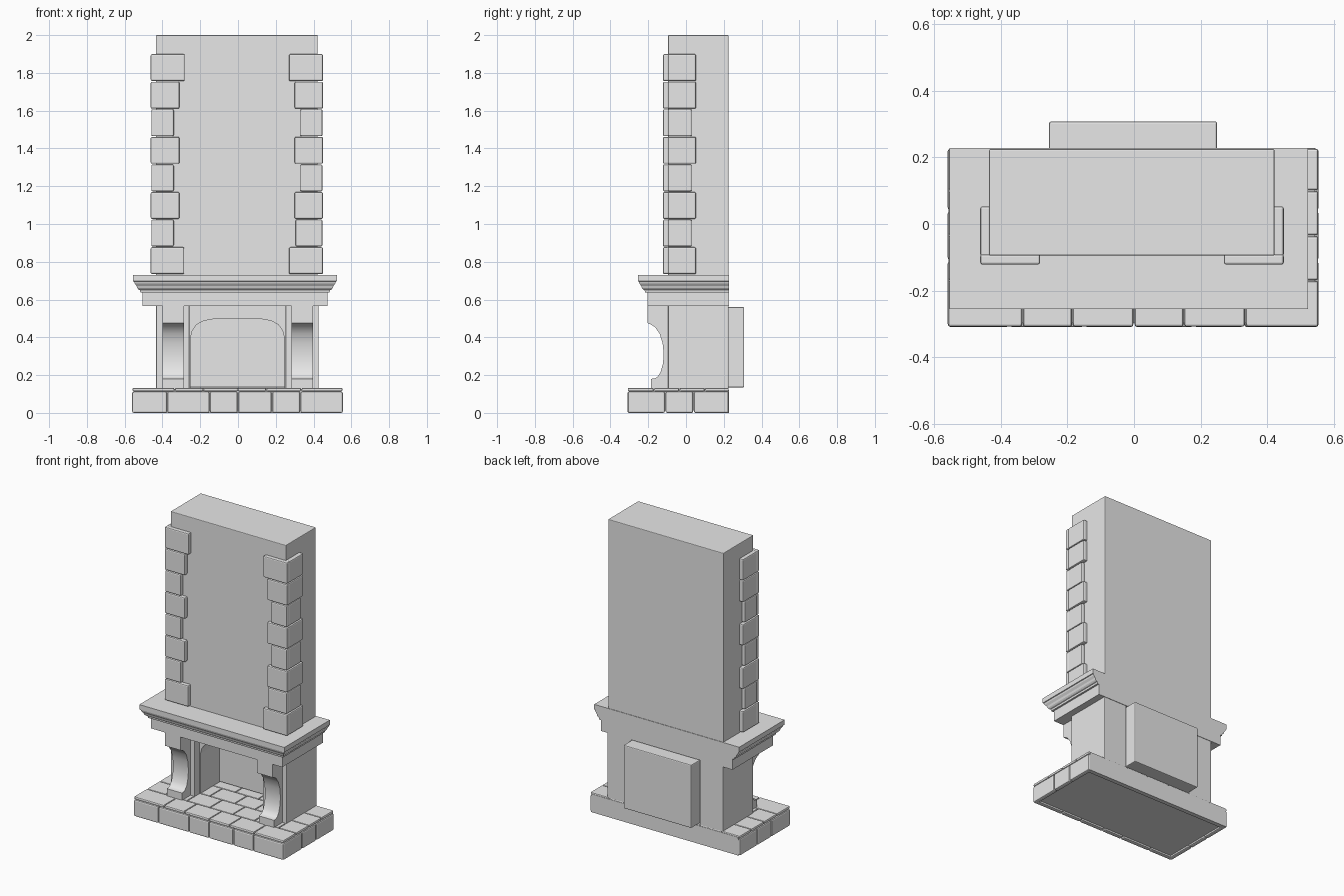
import bpy, bmesh

cube = bpy.data.objects.get("Cube")
if cube:
    bpy.data.objects.remove(cube, do_unlink=True)

# One plain stone colour
stone = bpy.data.materials.new("pale grey stone")
stone.use_nodes = True
grey = (0.8, 0.8, 0.8, 1)
stone.diffuse_color = grey
stone.node_tree.nodes["Principled BSDF"].inputs["Base Color"].default_value = grey


def finish(bm, name, bevel=0.0):
    bmesh.ops.recalc_face_normals(bm, faces=bm.faces)
    mesh = bpy.data.meshes.new(name)
    bm.to_mesh(mesh)
    bm.free()
    obj = bpy.data.objects.new(name, mesh)
    bpy.context.collection.objects.link(obj)
    mesh.materials.append(stone)
    if bevel:
        mod = obj.modifiers.new("worn edges", "BEVEL")
        mod.width, mod.segments = bevel, 2
        mod.limit_method = "ANGLE"
    return obj


def box(name, x, y, z, bevel=0.004):
    bm = bmesh.new()
    bmesh.ops.create_cube(bm, size=1)
    for v in bm.verts:
        v.co = [(a + b) / 2 + c * (b - a) for c, (a, b) in zip(v.co, (x, y, z))]
    return finish(bm, name, bevel)


def extrude(name, points, to_start, offset, bevel=0.0):
    """Close a flat outline and push it along an offset."""
    bm = bmesh.new()
    face = bm.faces.new([bm.verts.new(to_start(*p)) for p in points])
    new = bmesh.ops.extrude_face_region(bm, geom=[face])["geom"]
    moved = [g for g in new if isinstance(g, bmesh.types.BMVert)]
    bmesh.ops.translate(bm, verts=moved, vec=offset)
    return finish(bm, name, bevel)


LEFT, RIGHT, FRONT, BACK = -0.56, 0.555, -0.31, 0.228

# Raised hearth: core, brick skirt and paving
box("hearth_core", (LEFT + 0.012, RIGHT - 0.012), (FRONT + 0.012, BACK), (0.012, 0.122), 0)
seams = [LEFT, -0.375, -0.15, 0, 0.18, 0.33, RIGHT]
for a, b in zip(seams, seams[1:]):
    box("front_brick", (a + 0.002, b - 0.002), (FRONT, FRONT + 0.03), (0, 0.112), 0.008)
side_seams = [FRONT, -0.11, 0.04, BACK]
for a, b in zip(side_seams, side_seams[1:]):
    for x in (LEFT, RIGHT - 0.03):
        box("side_brick", (x, x + 0.03), (a + 0.002, b - 0.002), (0, 0.112), 0.008)
box("back_brick", (LEFT + 0.01, RIGHT - 0.01), (BACK - 0.03, BACK), (0, 0.112), 0)

rows = [FRONT, -0.17, -0.035, 0.1, BACK]
columns = [[-0.335, -0.185, 0, 0.15, 0.335], [-0.42, -0.26, -0.09, 0.08, 0.24, 0.42]]
for i, (a, b) in enumerate(zip(rows, rows[1:])):
    cuts = [LEFT] + columns[i % 2] + [RIGHT]
    for c, d in zip(cuts, cuts[1:]):
        box("paving_tile", (c + 0.002, d - 0.002), (a + 0.002, b - 0.002), (0.114, 0.132), 0.006)

# Side cheeks and scrolled corbels
for x0, x1 in ((-0.433, -0.258), (0.252, 0.427)):
    box("side_cheek", (x0, x1), (-0.095, 0.225), (0.125, 0.57))
corbel = [(-0.09, 0.57), (-0.203, 0.57), (-0.203, 0.475), (-0.19, 0.47), (-0.165, 0.455),
          (-0.14, 0.42), (-0.124, 0.37), (-0.118, 0.31), (-0.122, 0.26), (-0.135, 0.215),
          (-0.152, 0.19), (-0.165, 0.183), (-0.185, 0.18), (-0.185, 0.125), (-0.09, 0.125)]
for x0 in (-0.4, 0.284):
    obj = extrude("corbel", corbel, lambda y, z: (x0, y, z), (0.114, 0, 0))
    bpy.ops.object.select_all(action="DESELECT")
    obj.select_set(True)
    bpy.context.view_layer.objects.active = obj
    bpy.ops.object.shade_smooth_by_angle(angle=0.5)

# Arched firebox with its projecting back
MID = -0.003
half = [(0.26, 0.57), (0.26, 0.125), (0.248, 0.125), (0.248, 0.4), (0.238, 0.437),
        (0.216, 0.467), (0.18, 0.487), (0.13, 0.496)]
arch = half + [(-x, z) for x, z in reversed(half)]
extrude("firebox_arch", arch, lambda x, z: (MID + x, -0.04, z), (0, 0.21, 0))
box("firebox_back", (-0.255, 0.25), (0.16, 0.308), (0.135, 0.56), 0.006)

# Moulded mantel: stacked rings with a flat back
bm = bmesh.new()
profile = [(0.565, 0), (0.637, 0), (0.637, 0.012), (0.65, 0.014), (0.653, 0.022),
           (0.66, 0.028), (0.672, 0.032), (0.685, 0.042), (0.695, 0.045), (0.697, 0.05), (0.73, 0.05)]
rings = []
for z, out in profile:
    corners = [(-0.505 - out, -0.205 - out), (0.473 + out, -0.205 - out),
               (0.473 + out, BACK), (-0.505 - out, BACK)]
    rings.append([bm.verts.new((x, y, z)) for x, y in corners])
for low, high in zip(rings, rings[1:]):
    for k in range(4):
        n = (k + 1) % 4
        bm.faces.new((low[k], low[n], high[n], high[k]))
bm.faces.new(rings[0])
bm.faces.new(rings[-1])
finish(bm, "mantel")

# Chimney breast with alternating corner stones
box("chimney_breast", (-0.435, 0.422), (-0.095, 0.225), (0.725, 2.0))
left_ends = [-0.285, -0.34, -0.31, -0.34, -0.31, -0.34, -0.31, -0.282]
right_ends = [0.27, 0.305, 0.3, 0.33, 0.3, 0.33, 0.3, 0.27]
for i in range(8):
    z = (0.733 + i * 0.146 + 0.002, 0.733 + (i + 1) * 0.146 - 0.002)
    depth = 0.03 if i in (1, 3, 5) else 0.053
    edge = 0.006 * (i in (1, 3, 5))
    box("corner_stone_front", (-0.462 + edge / 2, left_ends[i]), (-0.122, -0.09), z, 0.007)
    box("corner_stone_front", (right_ends[i], 0.45 - edge / 2), (-0.122, -0.09), z, 0.007)
    box("corner_stone_side", (-0.462 + edge / 2, -0.43), (-0.097, depth), z, 0.007)
    box("corner_stone_side", (0.417, 0.45 - edge / 2), (-0.097, depth), z, 0.007)
